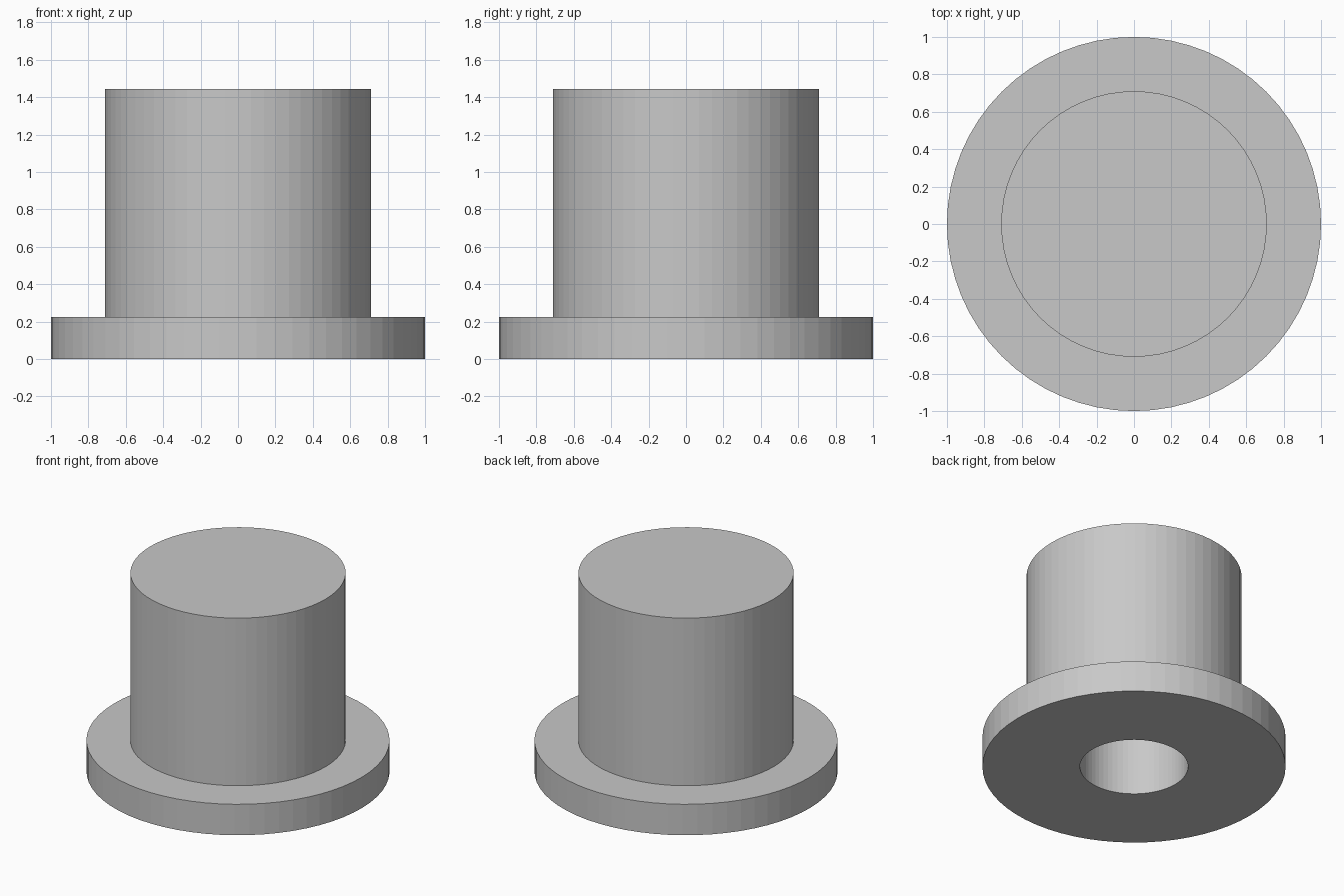
import bpy
import bmesh
from math import tau
from mathutils import Vector

cube = bpy.data.objects.get("Cube")
if cube:
    bpy.data.objects.remove(cube, do_unlink=True)

SEGMENTS = 64
FLANGE_RADIUS, FLANGE_TOP = 1.0, 0.225
BODY_RADIUS, BODY_TOP = 0.71, 1.445
BORE_RADIUS, BORE_DEPTH = 0.357, 1.22

# Plain grey material
grey = bpy.data.materials.new("plain_grey")
grey.use_nodes = True
colour = (0.58, 0.58, 0.58, 1)
grey.diffuse_color = colour
grey.node_tree.nodes["Principled BSDF"].inputs["Base Color"].default_value = colour


def lathe(name, profile, material):
    """Spin an (r, z) profile, running from axis to axis, into a closed solid."""
    bm = bmesh.new()
    verts = [bm.verts.new((r, 0, z)) for r, z in profile]
    edges = [bm.edges.new(pair) for pair in zip(verts, verts[1:])]
    bmesh.ops.spin(bm, geom=verts + edges, cent=Vector(), axis=(0, 0, 1),
                   angle=tau, steps=SEGMENTS, use_duplicate=False)
    bmesh.ops.remove_doubles(bm, verts=bm.verts, dist=0.0001)
    bmesh.ops.recalc_face_normals(bm, faces=bm.faces)
    mesh = bpy.data.meshes.new(name)
    bm.to_mesh(mesh)
    bm.free()
    mesh.materials.append(material)
    obj = bpy.data.objects.new(name, mesh)
    bpy.context.collection.objects.link(obj)
    return obj


# Flanged plug with a blind bore opening underneath
lathe("flanged_plug", [
    (0, BORE_DEPTH),
    (BORE_RADIUS, BORE_DEPTH),
    (BORE_RADIUS, 0),
    (FLANGE_RADIUS, 0),
    (FLANGE_RADIUS, FLANGE_TOP),
    (BODY_RADIUS, FLANGE_TOP),
    (BODY_RADIUS, BODY_TOP),
    (0, BODY_TOP),
], grey)
